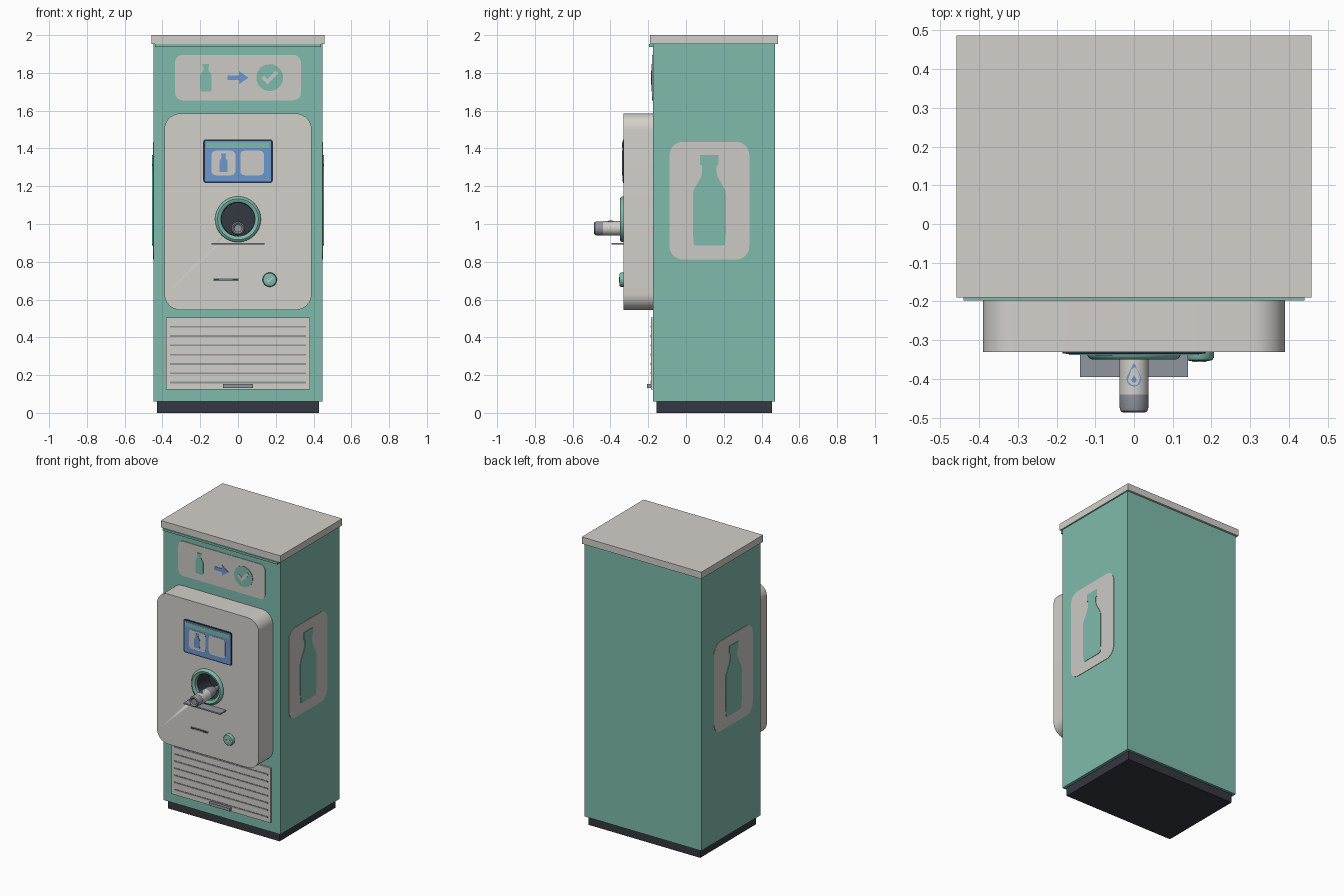
import bpy, bmesh, math
from math import sin, cos, pi

if "Cube" in bpy.data.objects:
    bpy.data.objects.remove(bpy.data.objects["Cube"])


def material(name, rgb):
    m = bpy.data.materials.new(name)
    m.diffuse_color = (*rgb, 1)
    m.use_nodes = True
    m.node_tree.nodes["Principled BSDF"].inputs["Base Color"].default_value = m.diffuse_color
    return m


GREEN = material("mint green", (0.21, 0.50, 0.41))
WHITE = material("warm white", (0.65, 0.63, 0.59))
SIGN = material("sign white", (0.60, 0.59, 0.56))
BLUE = material("blue", (0.15, 0.31, 0.62))
DARK = material("charcoal", (0.035, 0.04, 0.05))
GREY = material("steel grey", (0.28, 0.30, 0.34))
NAVY = material("bezel navy", (0.02, 0.03, 0.06))


def front(u, v, d):      # drawing plane facing -y
    return (u, d, v)


def side(u, v, d):       # drawing plane facing +x or -x
    return (d, u, v)


def finish(bm, name, mat):
    bmesh.ops.recalc_face_normals(bm, faces=bm.faces)
    me = bpy.data.meshes.new(name)
    bm.to_mesh(me)
    bm.free()
    ob = bpy.data.objects.new(name, me)
    bpy.context.collection.objects.link(ob)
    me.materials.append(mat)
    bpy.context.view_layer.objects.active = ob
    bpy.ops.object.select_all(action='DESELECT')
    ob.select_set(True)
    bpy.ops.object.shade_smooth_by_angle(angle=math.radians(35))
    return ob


def plate(name, pts, d0, d1, mat, frame=front):
    """Extrude a 2D outline between two depths."""
    bm = bmesh.new()
    a = [bm.verts.new(frame(u, v, d0)) for u, v in pts]
    b = [bm.verts.new(frame(u, v, d1)) for u, v in pts]
    bm.faces.new(a)
    bm.faces.new(b)
    n = len(pts)
    for i in range(n):
        j = (i + 1) % n
        bm.faces.new((a[i], a[j], b[j], b[i]))
    return finish(bm, name, mat)


def box(name, x0, x1, y0, y1, z0, z1, mat):
    return plate(name, [(x0, z0), (x1, z0), (x1, z1), (x0, z1)], y0, y1, mat)


def lathe(name, cx, cz, profile, mat, n=48, closed=False):
    """Spin (radius, y) points around an axis along y."""
    bm = bmesh.new()
    rings = []
    for r, y in profile:
        if r == 0:
            rings.append([bm.verts.new((cx, y, cz))] * n)
        else:
            rings.append([bm.verts.new((cx + r * cos(2 * pi * i / n), y, cz + r * sin(2 * pi * i / n)))
                          for i in range(n)])
    pairs = list(zip(rings, rings[1:]))
    if closed:
        pairs.append((rings[-1], rings[0]))
    for p, q in pairs:
        for i in range(n):
            j = (i + 1) % n
            bm.faces.new(list(dict.fromkeys((p[i], p[j], q[j], q[i]))))
    return finish(bm, name, mat)


def rounded(u0, u1, v0, v1, r, n=8):
    pts = []
    for k, (cu, cv) in enumerate([(u1 - r, v1 - r), (u0 + r, v1 - r), (u0 + r, v0 + r), (u1 - r, v0 + r)]):
        for i in range(n + 1):
            a = pi / 2 * (k + i / n)
            pts.append((cu + r * cos(a), cv + r * sin(a)))
    return pts


def circle(cu, cv, r, n=40):
    return [(cu + r * cos(2 * pi * i / n), cv + r * sin(2 * pi * i / n)) for i in range(n)]


def bottle(cu, v0, w, h):
    """Bottle silhouette: half widths and heights as fractions."""
    half = [(0.40, 0), (0.47, 0.012), (0.48, 0.08), (0.5, 0.16), (0.5, 0.56), (0.47, 0.62), (0.36, 0.69),
            (0.25, 0.76), (0.22, 0.80), (0.22, 0.885), (0.28, 0.895), (0.28, 1.0)]
    return [(cu + a * w, v0 + b * h) for a, b in half] + [(cu - a * w, v0 + b * h) for a, b in reversed(half)]


def check(cu, cv, s):
    pts = [(-0.5, 0.0), (-0.14, -0.38), (0.52, 0.30), (0.36, 0.46), (-0.14, -0.06), (-0.34, 0.16)]
    return [(cu + a * s, cv + b * s) for a, b in pts]


# Cabinet
box("plinth", -0.428, 0.428, -0.155, 0.455, 0, 0.065, DARK)
box("cabinet_body", -0.448, 0.448, -0.175, 0.472, 0.06, 1.955, GREEN)
box("lid", -0.458, 0.458, -0.19, 0.487, 1.953, 2.0, WHITE)
box("lid_trim", -0.44, 0.44, -0.197, -0.17, 1.938, 1.953, GREEN)

# Front panel with the round opening cut through
panel = plate("front_panel", rounded(-0.39, 0.39, 0.545, 1.585, 0.085, 10), -0.33, -0.17, WHITE)
cutter = plate("opening_cutter", circle(0, 1.025, 0.1, 48), -0.40, -0.185, WHITE)
cutter.hide_render = True
mod = panel.modifiers.new("opening", 'BOOLEAN')
mod.object = cutter
mod.solver = 'EXACT'
bpy.context.view_layer.objects.active = panel
bpy.ops.object.modifier_apply(modifier="opening")
bpy.data.objects.remove(cutter)

# Opening: ring, dark tube, shelf
lathe("opening_ring", 0, 1.025,
      [(0.121, -0.325), (0.121, -0.338), (0.116, -0.346), (0.108, -0.35), (0.098, -0.348),
       (0.09, -0.342), (0.088, -0.325)], GREEN, closed=True)
lathe("opening_tube", 0, 1.025, [(0.098, -0.328), (0.089, -0.328), (0.087, -0.195), (0, -0.195)], DARK)
box("bottle_shelf", -0.14, 0.14, -0.395, -0.325, 0.891, 0.9, GREY)

# Bottle lying in the opening, neck inwards
BZ, BR = 0.977, 0.037
lathe("bottle_base", 0, BZ, [(0, -0.479), (0.02, -0.48), (0.028, -0.487), (0.034, -0.483), (BR, -0.474),
                             (BR, -0.44)], GREY, 32)
lathe("bottle_label", 0, BZ, [(BR, -0.44), (BR + 0.001, -0.44), (BR + 0.001, -0.35), (BR, -0.35)], WHITE, 32)
lathe("bottle_shoulder", 0, BZ, [(BR, -0.35), (BR, -0.31), (0.03, -0.275), (0.016, -0.25),
                                 (0.015, -0.215), (0, -0.215)], GREY, 32)


def on_bottle(u, v, d):  # wraps a drawing over the top of the bottle
    return ((BR + d) * sin(u / BR), v, BZ + (BR + d) * cos(u / BR))


def drop(cv, s):
    arc = [(s * cos(a), cv + s * sin(a)) for a in [pi * (0.85 + 1.3 * i / 16) for i in range(17)]]
    return arc + [(0, cv + 2.2 * s)]


plate("label_drop", drop(-0.4, 0.019), 0.0, 0.0022, BLUE, on_bottle)
plate("label_drop_inner", drop(-0.402, 0.012), 0.001, 0.003, WHITE, on_bottle)
plate("label_drop_core", drop(-0.403, 0.006), 0.002, 0.0038, BLUE, on_bottle)

# Screen
plate("screen_bezel", rounded(-0.184, 0.184, 1.218, 1.448, 0.012, 4), -0.334, -0.328, NAVY)
plate("screen", rounded(-0.176, 0.176, 1.226, 1.44, 0.006, 4), -0.336, -0.33, BLUE)
box("screen_bar", -0.168, 0.168, -0.338, -0.334, 1.402, 1.432, GREEN)
for label, u in (("left", -0.077), ("right", 0.075)):
    plate("screen_tile_" + label, rounded(u - 0.063, u + 0.063, 1.258, 1.388, 0.022, 5), -0.338, -0.334, SIGN)
plate("screen_bottle", bottle(-0.077, 1.275, 0.044, 0.098), -0.34, -0.336, BLUE)

# Receipt slot and button
box("slot_frame", -0.132, 0.006, -0.333, -0.328, 0.698, 0.714, GREY)
box("receipt_slot", -0.127, 0.001, -0.335, -0.33, 0.702, 0.710, DARK)
box("receipt_paper", -0.10, -0.03, -0.338, -0.33, 0.704, 0.707, WHITE)
lathe("button", 0.168, 0.705, [(0.038, -0.325), (0.038, -0.345), (0.034, -0.351), (0.026, -0.353), (0, -0.353)],
      GREEN, 32)
plate("button_check", check(0.168, 0.703, 0.036), -0.356, -0.351, SIGN)

# Lower service door with louvre lines and handle
box("service_door", -0.38, 0.38, -0.186, -0.17, 0.125, 0.505, WHITE)
for i in range(7):
    z = 0.456 - i * 0.0492
    box("louvre_line_%d" % (i + 1), -0.36, 0.36, -0.189, -0.184, z - 0.0045, z + 0.0045, GREY)
box("door_handle", -0.08, 0.08, -0.206, -0.18, 0.133, 0.154, GREY)

# Header sign: bottle, arrow, tick
plate("header_sign", rounded(-0.333, 0.333, 1.655, 1.895, 0.04), -0.179, -0.172, SIGN)
plate("header_bottle", bottle(-0.17, 1.702, 0.06, 0.145), -0.182, -0.177, GREEN)
plate("header_arrow", [(-0.055, 1.763), (0.005, 1.763), (0.005, 1.74), (0.055, 1.775),
                       (0.005, 1.81), (0.005, 1.787), (-0.055, 1.787)], -0.182, -0.177, BLUE)
plate("header_disc", circle(0.168, 1.775, 0.071), -0.182, -0.177, GREEN)
plate("header_check", check(0.168, 1.772, 0.088), -0.185, -0.18, SIGN)

# Side signs
for label, s in (("right", 1), ("left", -1)):
    plate("side_sign_" + label, rounded(-0.087, 0.335, 0.812, 1.435, 0.07), s * 0.445, s * 0.451, SIGN, side)
    plate("side_bottle_" + label, bottle(0.124, 0.885, 0.176, 0.48), s * 0.448, s * 0.454, GREEN, side)
